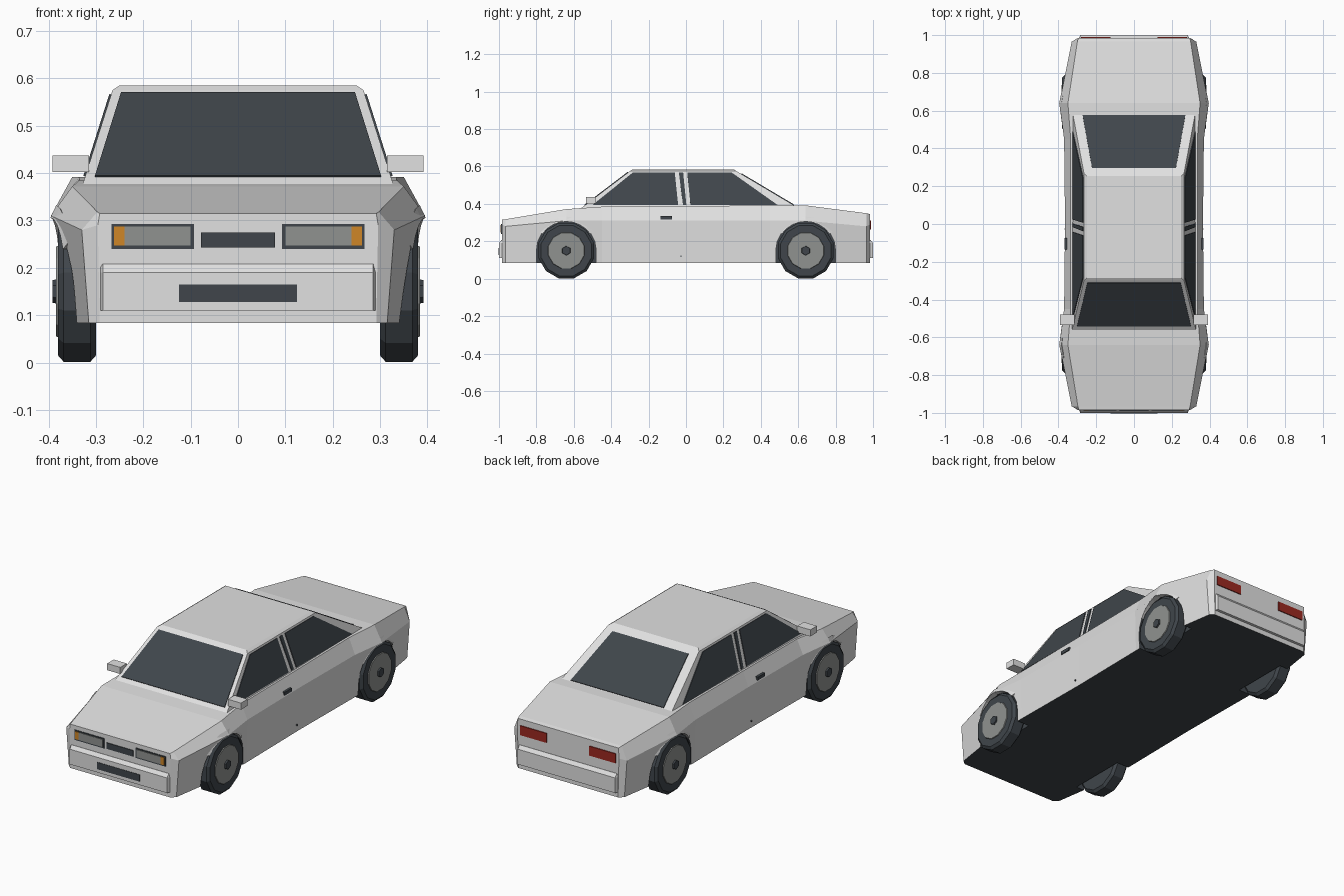
import bpy
import bmesh
from math import sin, cos, pi, radians
from mathutils import Vector

cube = bpy.data.objects.get("Cube")
if cube:
    bpy.data.objects.remove(cube, do_unlink=True)


def material(name, r, g, b):
    m = bpy.data.materials.new(name)
    m.use_nodes = True
    m.diffuse_color = (r, g, b, 1)
    m.node_tree.nodes["Principled BSDF"].inputs["Base Color"].default_value = (r, g, b, 1)
    return m


PAINT = material("silver_paint", 0.75, 0.75, 0.75)
DARK = material("dark_trim", 0.05, 0.06, 0.07)
GREY = material("mid_grey", 0.28, 0.29, 0.28)
ORANGE = material("indicator_orange", 0.62, 0.24, 0.02)
RED = material("tail_red", 0.33, 0.022, 0.015)


def loft(name, rings, *mats):
    """Skin a list of equal-length closed rings and cap both ends."""
    bm = bmesh.new()
    rows = [[bm.verts.new(p) for p in ring] for ring in rings]
    n = len(rows[0])
    for a, b in zip(rows, rows[1:]):
        for i in range(n):
            j = (i + 1) % n
            bm.faces.new((a[i], a[j], b[j], b[i]))
    bm.faces.new(rows[0])
    bm.faces.new(rows[-1])
    bmesh.ops.recalc_face_normals(bm, faces=bm.faces[:])
    mesh = bpy.data.meshes.new(name)
    bm.to_mesh(mesh)
    bm.free()
    for m in mats:
        mesh.materials.append(m)
    ob = bpy.data.objects.new(name, mesh)
    bpy.context.collection.objects.link(ob)
    return ob


def rect(hx0, hx1, y0, y1, z):
    return [(hx0, y0, z), (hx1, y0, z), (hx1, y1, z), (hx0, y1, z)]


def box(name, x0, x1, y0, y1, z0, z1, mat):
    return loft(name, [rect(x0, x1, y0, y1, z) for z in (z0, z1)], mat)


def panel(name, pts, away, mat, t=0.004):
    """Thin plate on a flat polygon, raised towards the direction 'away'."""
    p = [Vector(q) for q in pts]
    nrm = (p[1] - p[0]).cross(p[2] - p[0]).normalized()
    if nrm.dot(Vector(away)) < 0:
        nrm = -nrm
    return loft(name, [[q - nrm * 0.002 for q in p], [q + nrm * t for q in p]], mat)


def lathe(name, s, y, z, profile, sides, mat):
    """Turn (x, radius) pairs about the wheel axis."""
    ang = [2 * pi * (i + 0.5) / sides for i in range(sides)]
    return loft(name, [[(s * x, y + r * cos(a), z + r * sin(a)) for a in ang]
                       for x, r in profile], mat)


# Body shell: y, top height, top width, crease height, crease width, sill width
FLOOR = 0.083
stations = [
    (-0.985, 0.315, 0.292, 0.29, 0.296, 0.292),
    (-0.965, 0.318, 0.297, 0.28, 0.330, 0.315),
    (-0.64, 0.372, 0.350, 0.31, 0.395, 0.365),
    (-0.45, 0.385, 0.335, 0.31, 0.370, 0.365),
    (0.0, 0.388, 0.335, 0.31, 0.365, 0.360),
    (0.45, 0.392, 0.335, 0.31, 0.370, 0.365),
    (0.64, 0.392, 0.350, 0.31, 0.395, 0.365),
    (0.965, 0.350, 0.300, 0.28, 0.330, 0.315),
    (0.985, 0.345, 0.295, 0.29, 0.297, 0.292),
]
rings = []
for y, zt, wt, zm, wm, wb in stations:
    half = [(wb, y, FLOOR), (wm, y, zm), (wt, y, zt)]
    rings.append(half + [(-x, v, z) for x, v, z in reversed(half)])
body = loft("body_shell", rings, PAINT, DARK)
for f in body.data.polygons:
    f.material_index = 1 if f.normal.z < -0.9 else 0

# Wheel arch openings
AXLE, HUB_Z = 0.64, 0.15
for s in (1, -1):
    for y in (-AXLE, AXLE):
        arc = [(y + 0.16 * cos(pi * i / 10), HUB_Z + 0.16 * sin(pi * i / 10))
               for i in range(11)]
        outline = [(y + 0.16, 0)] + arc + [(y - 0.16, 0)]
        cutter = loft("arch_cutter", [[(s * x, a, b) for a, b in outline]
                                      for x in (0.292, 0.5)], PAINT, DARK)
        cutter.hide_render = True
        for f in cutter.data.polygons:
            f.material_index = 1
        mod = body.modifiers.new("arch", 'BOOLEAN')
        mod.operation = 'DIFFERENCE'
        mod.solver = 'EXACT'
        mod.object = cutter
        bpy.context.view_layer.objects.active = body
        bpy.ops.object.modifier_apply(modifier=mod.name)
        bpy.data.objects.remove(cutter, do_unlink=True)

# Cabin with pillars and roof
loft("cabin", [rect(-0.330, 0.330, -0.57, 0.615, 0.37),
               rect(-0.265, 0.265, -0.30, 0.27, 0.575),
               rect(-0.250, 0.250, -0.285, 0.255, 0.585)], PAINT)


def side_x(z):
    return 0.330 - (z - 0.37) * 0.065 / 0.205


def front_y(z):
    return -0.57 + (z - 0.37) * 0.27 / 0.205


def rear_y(z):
    return 0.615 - (z - 0.37) * 0.345 / 0.205


# Windscreen and rear window
for name, fy, away, lo, hi, w0, w1 in (
        ("windscreen", front_y, (0, -1, 1), 0.392, 0.568, 0.302, 0.247),
        ("rear_window", rear_y, (0, 1, 1), 0.394, 0.560, 0.272, 0.222)):
    panel(name, [(-w0, fy(lo), lo), (w0, fy(lo), lo), (w1, fy(hi), hi), (-w1, fy(hi), hi)],
          away, DARK)

# Side glass: lower front, lower rear, upper rear, upper front
side_glass = {
    "front_side_window": (-0.50, -0.042, -0.060, -0.285),
    "pillar_trim": (-0.016, 0.002, -0.015, -0.038),
    "rear_side_window": (0.024, 0.490, 0.245, 0.007),
}
for s, side in ((1, "left"), (-1, "right")):
    for name, (a, b, c, d) in side_glass.items():
        lo, hi = 0.393, 0.566
        panel(side + "_" + name,
              [(s * side_x(z), y, z) for y, z in ((a, lo), (b, lo), (c, hi), (d, hi))],
              (s, 0, 0), DARK)

    # Mirror, door handle and lock
    x0, x1 = sorted((s * 0.315, s * 0.392))
    box(side + "_mirror", x0, x1, -0.535, -0.48, 0.402, 0.437, PAINT)
    x0, x1 = sorted((s * 0.35, s * 0.368))
    box(side + "_door_handle", x0, x1, -0.135, -0.075, 0.317, 0.335, DARK)
    box(side + "_sill_plug", x0, x1, -0.03, -0.024, 0.117, 0.123, DARK)

    # Wheels and flared arch lips
    for y, end in ((-AXLE, "front"), (AXLE, "rear")):
        tag = end + "_" + side
        lathe(tag + "_tyre", s, y, HUB_Z,
              [(0.30, 0.14), (0.312, 0.154), (0.368, 0.154), (0.38, 0.14)], 12, DARK)
        lathe(tag + "_rim", s, y, HUB_Z, [(0.37, 0.105), (0.384, 0.098)], 12, GREY)
        lathe(tag + "_hub", s, y, HUB_Z, [(0.38, 0.026), (0.392, 0.024)], 6, DARK)
        lip = []
        for i in range(9):
            a = radians(35 + 110 * i / 8)
            d = 0.16 * cos(a)
            x = 0.396 - abs(d) * (0.2 if d * y > 0 else 0.13)
            lip.append([(s * (x - dx), y + r * cos(a), HUB_Z + r * sin(a))
                        for r, dx in ((0.156, 0), (0.182, 0.012), (0.156, 0.03))])
        loft(tag + "_arch_lip", lip, PAINT)

    # Headlight, indicator and tail light
    def lamp(name, a, b, y0, y1, z0, z1, mat):
        lo, hi = sorted((s * a, s * b))
        box(side + "_" + name, lo, hi, y0, y1, z0, z1, mat)

    lamp("headlight_frame", 0.093, 0.267, -0.988, -0.982, 0.240, 0.293, DARK)
    lamp("headlight_lens", 0.100, 0.240, -0.991, -0.985, 0.247, 0.287, GREY)
    lamp("indicator", 0.240, 0.262, -0.991, -0.985, 0.247, 0.287, ORANGE)
    lamp("tail_light", 0.125, 0.280, 0.982, 0.990, 0.262, 0.312, RED)

# Bumpers with a bevelled top edge
for e, name in ((-1, "front_bumper"), (1, "rear_bumper")):
    rows = []
    for z, depth in ((0.110, 1.0), (0.190, 1.0), (0.208, 0.986)):
        rows.append([(-0.294, e * 0.975, z), (0.294, e * 0.975, z),
                     (0.285, e * depth, z), (-0.285, e * depth, z)])
    loft(name, rows, PAINT)

# Grille and lower intake
box("grille", -0.078, 0.078, -0.989, -0.982, 0.243, 0.275, DARK)
box("lower_intake", -0.125, 0.125, -1.002, -0.997, 0.128, 0.165, DARK)
